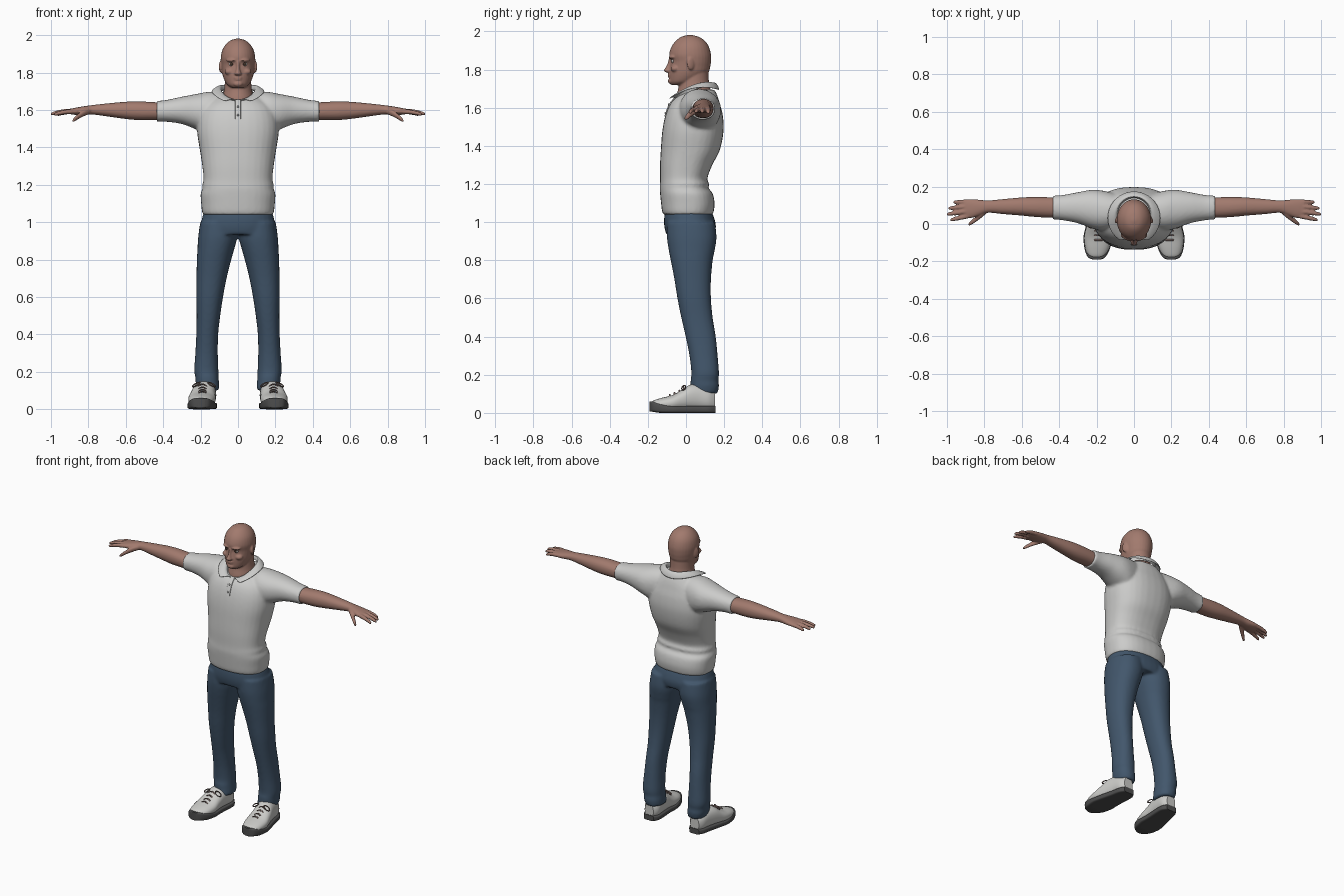
import bpy, bmesh
from math import cos, sin, pi, radians, copysign
from mathutils import Matrix, Vector

if "Cube" in bpy.data.objects:
    bpy.data.objects.remove(bpy.data.objects["Cube"])


def material(name, r, g, b):
    m = bpy.data.materials.new(name)
    m.use_nodes = True
    m.diffuse_color = (r, g, b, 1)
    node = next(n for n in m.node_tree.nodes if n.type == 'BSDF_PRINCIPLED')
    node.inputs["Base Color"].default_value = (r, g, b, 1)
    node.inputs["Roughness"].default_value = .8
    return m


SKIN = material("skin", .36, .195, .155)
SHIRT = material("shirt grey", .6, .6, .59)
DENIM = material("denim blue", .055, .095, .15)
LEATHER = material("shoe white", .6, .6, .58)
RUBBER = material("sole grey", .075, .075, .075)
LACE = material("lace brown", .17, .12, .11)
EYE = material("eye white", .45, .42, .4)
IRIS = material("iris brown", .05, .03, .02)
BUTTON = material("button grey", .35, .35, .34)


def spline(rows, steps=5):
    """Smoothly interpolated rows passing through all the given ones."""
    out = []
    for i in range(len(rows) - 1):
        a, b, c, d = (rows[max(0, min(len(rows) - 1, i + k))] for k in (-1, 0, 1, 2))
        for s in range(steps):
            t = s / steps
            out.append([q + t / 2 * (r - p + t * (2 * p - 5 * q + 4 * r - s2 + t * (3 * (q - r) + s2 - p)))
                        for p, q, r, s2 in zip(a, b, c, d)])
    return out + [rows[-1]]


def loft(bm, axis, rows, power=2, sides=(1,), seg=32):
    """Closed skin over rounded sections: position, then low and high limits of both cross axes."""
    place = {'x': lambda t, u, v: (t, u, v), 'y': lambda t, u, v: (u, t, v), 'z': lambda t, u, v: (u, v, t)}[axis]
    for side in sides:
        rings = []
        for t, u0, u1, v0, v1 in spline(rows):
            ring = []
            for k in range(seg):
                c, s = (copysign(abs(f(2 * pi * k / seg)) ** (2 / power), f(2 * pi * k / seg)) for f in (cos, sin))
                co = Vector(place(t, (u0 + u1 + (u1 - u0) * c) / 2, (v0 + v1 + (v1 - v0) * s) / 2))
                co.x *= side
                ring.append(bm.verts.new(co))
            rings.append(ring)
        for a, b in zip(rings, rings[1:]):
            for k in range(seg):
                bm.faces.new((a[k - 1], a[k], b[k], b[k - 1]))
        bm.faces.new(rings[0])
        bm.faces.new(rings[-1])


def blob(bm, centre, size, turn=0, axis='Z', sides=(1,)):
    for side in sides:
        x, y, z = centre
        m = (Matrix.Translation((x * side, y, z)) @ Matrix.Rotation(turn * side, 4, axis)
             @ Matrix.Diagonal((*size, 1)))
        bmesh.ops.create_uvsphere(bm, u_segments=20, v_segments=14, radius=1, matrix=m)


def finish(name, bm, *mats, voxel=0, smooth=4):
    bmesh.ops.recalc_face_normals(bm, faces=bm.faces)
    mesh = bpy.data.meshes.new(name)
    bm.to_mesh(mesh)
    bm.free()
    for m in mats:
        mesh.materials.append(m)
    mesh.shade_smooth()
    mesh.set_sharp_from_angle(angle=radians(50))
    ob = bpy.data.objects.new(name, mesh)
    bpy.context.collection.objects.link(ob)
    if voxel:  # fuse overlapping volumes into one soft surface
        fuse = ob.modifiers.new("fuse", 'REMESH')
        fuse.mode, fuse.voxel_size, fuse.use_smooth_shade = 'VOXEL', voxel, True
        soft = ob.modifiers.new("soften", 'SMOOTH')
        soft.factor, soft.iterations = .5, smooth
    return ob


def centred(rows):
    """Height, half width, front, back -> symmetrical loft rows."""
    return [(z, -w, w, f, b) for z, w, f, b in rows]


BOTH = (1, -1)

# Head with neck, ears and facial features
bm = bmesh.new()
loft(bm, 'z', centred([
    (1.72, .035, -.078, .01), (1.735, .058, -.086, .05), (1.76, .073, -.088, .09), (1.79, .083, -.088, .12),
    (1.82, .087, -.084, .128), (1.845, .09, -.081, .131), (1.88, .092, -.088, .131), (1.92, .084, -.076, .12),
    (1.95, .066, -.054, .1), (1.972, .04, -.025, .068), (1.982, .008, .012, .028)]))
loft(bm, 'z', centred([(1.82, .07, -.02, .118), (1.74, .071, -.036, .12), (1.7, .076, -.041, .128),
                       (1.66, .085, -.05, .135), (1.6, .09, -.055, .14)]))
loft(bm, 'z', centred([(1.785, .012, -.104, -.07), (1.793, .02, -.116, -.07), (1.802, .015, -.114, -.07),
                       (1.825, .009, -.1, -.07), (1.86, .009, -.09, -.07)]))
blob(bm, (.034, -.073, 1.866), (.03, .016, .009), .3, sides=BOTH)     # brows
blob(bm, (.046, -.056, 1.805), (.026, .024, .018), sides=BOTH)        # cheeks
blob(bm, (0, -.084, 1.7735), (.023, .012, .0055))                     # lips
blob(bm, (0, -.083, 1.762), (.02, .012, .006))
blob(bm, (0, -.078, 1.74), (.027, .017, .016))                        # chin
blob(bm, (.092, .024, 1.832), (.008, .021, .034), .35, sides=BOTH)    # ears
finish("head", bm, SKIN, voxel=.005, smooth=3)

# Eyes with the iris at the forward pole
bm = bmesh.new()
blob(bm, (.034, -.064, 1.846), (.014, .014, .014), pi / 2, 'X', (1,))
blob(bm, (-.034, -.064, 1.846), (.014, .014, .014), pi / 2, 'X', (1,))
for f in bm.faces:
    f.material_index = int(f.calc_center_median().y < -.0755)
finish("eyes", bm, EYE, IRIS)

# Arms with hands and spread fingers
bm = bmesh.new()
loft(bm, 'x', [
    (.36, .035, .14, 1.545, 1.638), (.45, .034, .143, 1.546, 1.642), (.53, .038, .144, 1.546, 1.646),
    (.6, .045, .142, 1.552, 1.644), (.7, .053, .133, 1.566, 1.635), (.78, .06, .126, 1.576, 1.626),
    (.83, .044, .13, 1.574, 1.619), (.87, .032, .133, 1.574, 1.612), (.91, .034, .13, 1.58, 1.604)], 2.2, BOTH)
fingers = [(.885, .043, 1.592, .984, .021), (.89, .068, 1.595, 1.001, .052),
           (.89, .094, 1.594, .993, .084), (.885, .118, 1.591, .966, .117)]
for x0, y0, z0, x1, y1 in fingers:
    rows = []
    for t, r in ((0, .013), (.3, .0125), (.7, .011), (.93, .009), (1, .004)):
        x, y, z = x0 + t * (x1 - x0), y0 + t * (y1 - y0), z0 - .017 * t * t
        rows.append((x, y - r, y + r, z - r, z + r))
    loft(bm, 'x', rows, sides=BOTH, seg=12)
loft(bm, 'x', [(.79, .055, .09, 1.58, 1.612), (.82, .03, .064, 1.568, 1.604), (.85, .008, .038, 1.553, 1.583),
               (.875, -.008, .016, 1.538, 1.561), (.886, -.01, .002, 1.535, 1.545)], sides=BOTH, seg=16)
finish("arms", bm, SKIN, voxel=.005, smooth=3)

# Shirt body and short sleeves
bm = bmesh.new()
loft(bm, 'z', centred([
    (1.04, .187, -.12, .14), (1.06, .193, -.126, .146), (1.1, .197, -.131, .15), (1.15, .2, -.136, .14),
    (1.18, .19, -.138, .117), (1.2, .191, -.137, .122), (1.23, .184, -.136, .112), (1.3, .191, -.136, .138),
    (1.38, .203, -.132, .178), (1.48, .218, -.124, .197), (1.56, .212, -.108, .193), (1.62, .185, -.083, .178),
    (1.66, .14, -.045, .166), (1.695, .098, .015, .15)]), 2.4)
loft(bm, 'x', [
    (.06, .0, .15, 1.5, 1.695), (.15, -.035, .175, 1.47, 1.698), (.22, -.025, .183, 1.495, 1.686),
    (.3, .004, .17, 1.525, 1.671), (.38, .02, .155, 1.537, 1.654), (.435, .024, .152, 1.537, 1.648)], 2.2, BOTH)
finish("shirt", bm, SHIRT, voxel=.009)

# Folded collar, open at the front
bm = bmesh.new()
columns = []
for i in range(41):
    t = i / 40
    a, o = (radians(e + (360 - 2 * e) * t) for e in (6, 30))
    fold = Vector((.094 * sin(a), .045 - .1 * cos(a), 1.695 - .04 * cos(a) + .028 * sin(a) ** 2))
    edge = Vector((.142 * sin(o), .032 - .142 * cos(o), 1.662 - .03 * cos(o) + .038 * sin(o) ** 2))
    stand = fold + Vector((-.05 * fold.x, .004 * cos(a), -.03))
    middle = fold.lerp(edge, .45) + Vector((0, -.004 * cos(a), .007))
    columns.append([bm.verts.new(p) for p in (stand, fold, middle, edge)])
for a, b in zip(columns, columns[1:]):
    for k in range(3):
        bm.faces.new((a[k], b[k], b[k + 1], a[k + 1]))
collar = finish("collar", bm, SHIRT)
cloth = collar.modifiers.new("cloth", 'SOLIDIFY')
cloth.thickness, cloth.offset = .007, 0
collar.modifiers.new("round", 'SUBSURF').levels = 2

# Button placket
bm = bmesh.new()
loft(bm, 'z', [(1.553, -.015, .015, -.114, -.09), (1.59, -.015, .015, -.102, -.08),
               (1.625, -.015, .015, -.086, -.06), (1.655, -.015, .015, -.06, -.04)], 8)
finish("placket", bm, SHIRT)
bm = bmesh.new()
for y, z in ((-.091, 1.617), (-.108, 1.573)):
    blob(bm, (0, y, z), (.006, .004, .006))
finish("buttons", bm, BUTTON)

# Trousers: hips and two legs
bm = bmesh.new()
loft(bm, 'z', centred([(1.075, .175, -.105, .125), (1.03, .19, -.114, .145),
                       (.98, .2, -.114, .157), (.935, .205, -.104, .15)]), 2.3)
loft(bm, 'z', [
    (1, .004, .202, -.1, .152), (.92, .004, .213, -.1, .16), (.85, .022, .217, -.09, .15),
    (.8, .036, .22, -.08, .14), (.7, .061, .222, -.061, .131), (.6, .08, .223, -.045, .131),
    (.5, .095, .221, -.025, .14), (.4, .106, .223, -.002, .156), (.3, .108, .228, .018, .166),
    (.21, .105, .234, .028, .173), (.17, .104, .228, .024, .17), (.14, .101, .226, .024, .173),
    (.1, .1, .216, .02, .166)], 2.2, BOTH)
finish("trousers", bm, DENIM, voxel=.009)

# Shoes: uppers and soles share one outline
outline = [
    (-.186, .182, .215, .02, .045), (-.172, .157, .243, .015, .064), (-.13, .133, .26, .012, .078),
    (-.07, .12, .266, .012, .094), (-.02, .121, .256, .012, .122), (.02, .12, .246, .012, .147),
    (.07, .117, .233, .012, .15), (.12, .118, .222, .012, .13), (.152, .138, .203, .015, .11)]
bm = bmesh.new()
loft(bm, 'y', outline, 2.3, BOTH)
finish("shoe_uppers", bm, LEATHER)
bm = bmesh.new()
loft(bm, 'y', [(y * 1.025, u - .004, v + .004, .006 if y < -.16 else 0, .06 if y < -.16 else .05 if y < -.1 else .036)
               for y, u, v, _, _ in outline], 5, BOTH)
finish("soles", bm, RUBBER)

# Laces across the instep, and tied loops
bm = bmesh.new()
for y, z in ((-.085, .09), (-.06, .1), (-.035, .113), (-.012, .129)):
    rows = []
    for k in range(-4, 5):
        h = z + .006 - .0016 * k * k
        rows.append((.19 + .009 * k, y - .005, y + .005, h - .005, h + .003))
    loft(bm, 'x', rows, sides=BOTH, seg=8)
finish("laces", bm, LACE)
for side in BOTH:
    for name, x, tilt in (("outer", .224, .5), ("inner", .14, -.5)):
        bpy.ops.mesh.primitive_torus_add(location=(side * x, -.012, .132), rotation=(.5, side * tilt, 0),
                                         major_radius=.022, minor_radius=.004,
                                         major_segments=20, minor_segments=8)
        loop = bpy.context.object
        loop.name = ("left_" if side > 0 else "right_") + name + "_lace_loop"
        loop.scale.y = .55
        loop.data.materials.append(LACE)
        bpy.ops.object.shade_smooth_by_angle()
